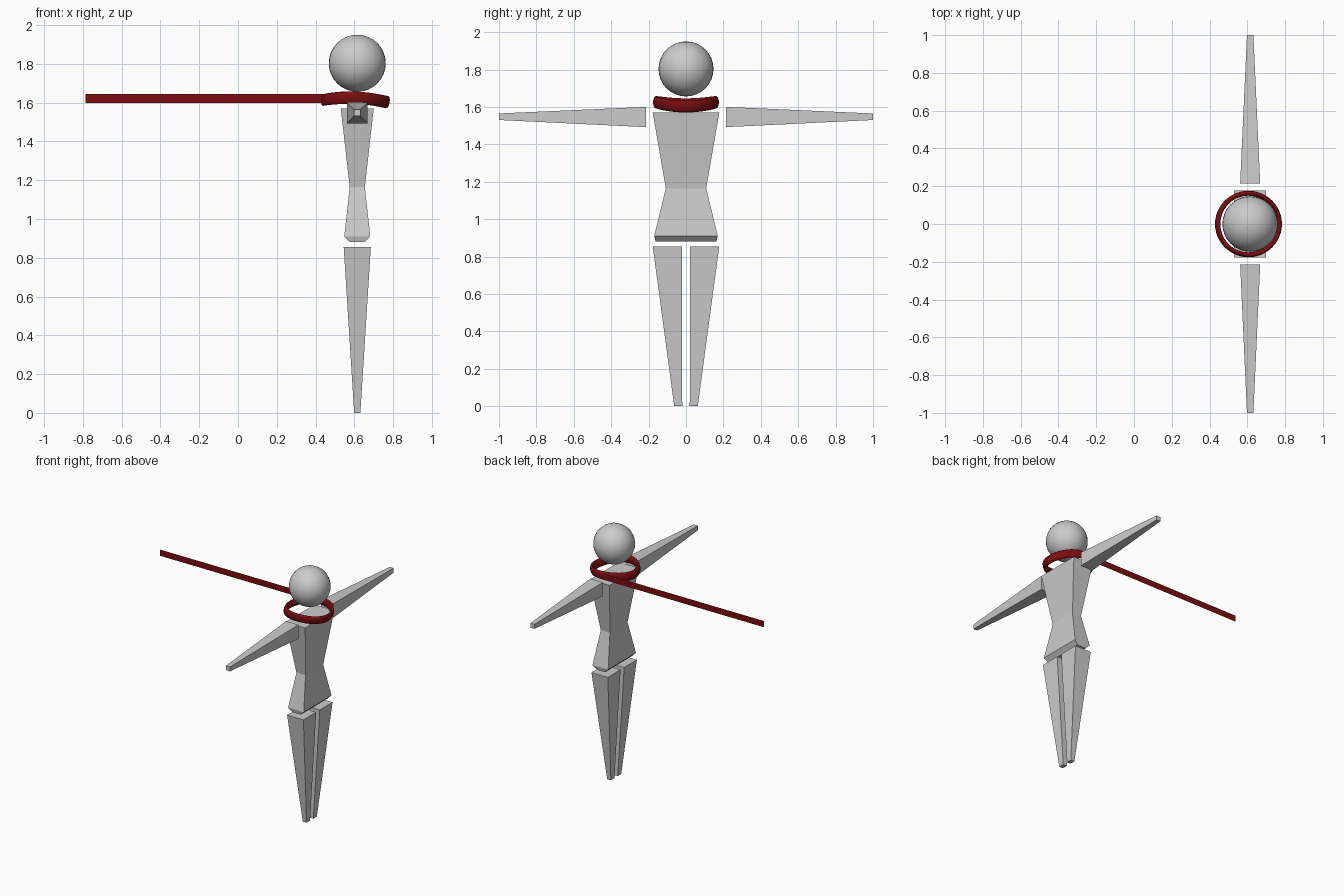
import bpy, bmesh, math

if "Cube" in bpy.data.objects:
    bpy.data.objects.remove(bpy.data.objects["Cube"])

CX = 0.615  # the figure stands off-centre, the strap trails to -x


def material(name, rgb):
    m = bpy.data.materials.new(name)
    m.diffuse_color = (*rgb, 1)
    m.use_nodes = True
    m.node_tree.nodes["Principled BSDF"].inputs["Base Color"].default_value = m.diffuse_color
    return m


GREY = material("light_grey", (0.60, 0.60, 0.60))
RED = material("dark_red", (0.20, 0.004, 0.005))


def finish(name, bm, mat, smooth=False):
    bmesh.ops.recalc_face_normals(bm, faces=bm.faces)
    for f in bm.faces:
        f.smooth = smooth
    me = bpy.data.meshes.new(name)
    bm.to_mesh(me)
    bm.free()
    me.materials.append(mat)
    ob = bpy.data.objects.new(name, me)
    bpy.context.collection.objects.link(ob)
    return ob


def loft(name, loops, mat, caps=True, closed=False, smooth=False):
    """Skin a list of cross-section loops."""
    bm = bmesh.new()
    rings = [[bm.verts.new(p) for p in loop] for loop in loops]
    n = len(rings[0])
    pairs = list(zip(rings, rings[1:]))
    if closed:
        pairs.append((rings[-1], rings[0]))
    for a, b in pairs:
        for i in range(n):
            j = (i + 1) % n
            bm.faces.new((a[i], a[j], b[j], b[i]))
    if caps and not closed:
        bm.faces.new(rings[0])
        bm.faces.new(rings[-1])
    return finish(name, bm, mat, smooth)


def rect_z(hx, y0, y1, z):
    return [(CX - hx, y0, z), (CX + hx, y0, z), (CX + hx, y1, z), (CX - hx, y1, z)]


def rect_y(hx, z0, z1, y):
    return [(CX - hx, y, z0), (CX + hx, y, z0), (CX + hx, y, z1), (CX - hx, y, z1)]


# head
bm = bmesh.new()
bmesh.ops.create_uvsphere(bm, u_segments=32, v_segments=16, radius=0.147)
head = finish("head", bm, GREY, True)
head.location = (CX, 0, 1.803)

# torso: bevelled hips, narrow waist, broad shoulders
loft("torso", [rect_z(hx, -hy, hy, z) for hx, hy, z in (
    (0.037, 0.162, 0.88), (0.067, 0.17, 0.91), (0.039, 0.108, 1.165), (0.085, 0.178, 1.57))], GREY)

# tapered arms and legs, one pair per side
for side, s in (("left", 1), ("right", -1)):
    loft(side + "_arm", [rect_y(0.053, 1.492, 1.60, s * 0.215),
                         rect_y(0.017, 1.53, 1.565, s * 1.0)], GREY)
    loft(side + "_leg", [rect_z(0.016, s * 0.02, s * 0.063, 0),
                         rect_z(0.07, s * 0.022, s * 0.178, 0.855)], GREY)

# collar: flattened tube that sags at the chest and leans outward there
R, HT, HH, RX = 0.163, 0.013, 0.032, 0.606
loops = []
for i in range(48):
    t = 2 * math.pi * i / 48
    zc = 1.6165 - 0.0065 * math.cos(t) - 0.0085 * math.cos(2 * t)
    tilt = 0.2 * math.cos(t)
    loop = []
    for k in range(12):
        p = 2 * math.pi * k / 12
        u, w = HT * math.cos(p), HH * math.sin(p)
        r = R + u * math.cos(tilt) + w * math.sin(tilt)
        z = zc + w * math.cos(tilt) - u * math.sin(tilt)
        loop.append((RX + r * math.cos(t), r * math.sin(t), z))
    loops.append(loop)
loft("collar", loops, RED, closed=True, smooth=True)

# strap: thin flat band running off the collar's side
bm = bmesh.new()
y = 0.172
bm.faces.new([bm.verts.new(p) for p in (
    (-0.787, y, 1.597), (RX, y, 1.597), (RX, y, 1.645), (-0.787, y, 1.645))])
finish("strap", bm, RED)
